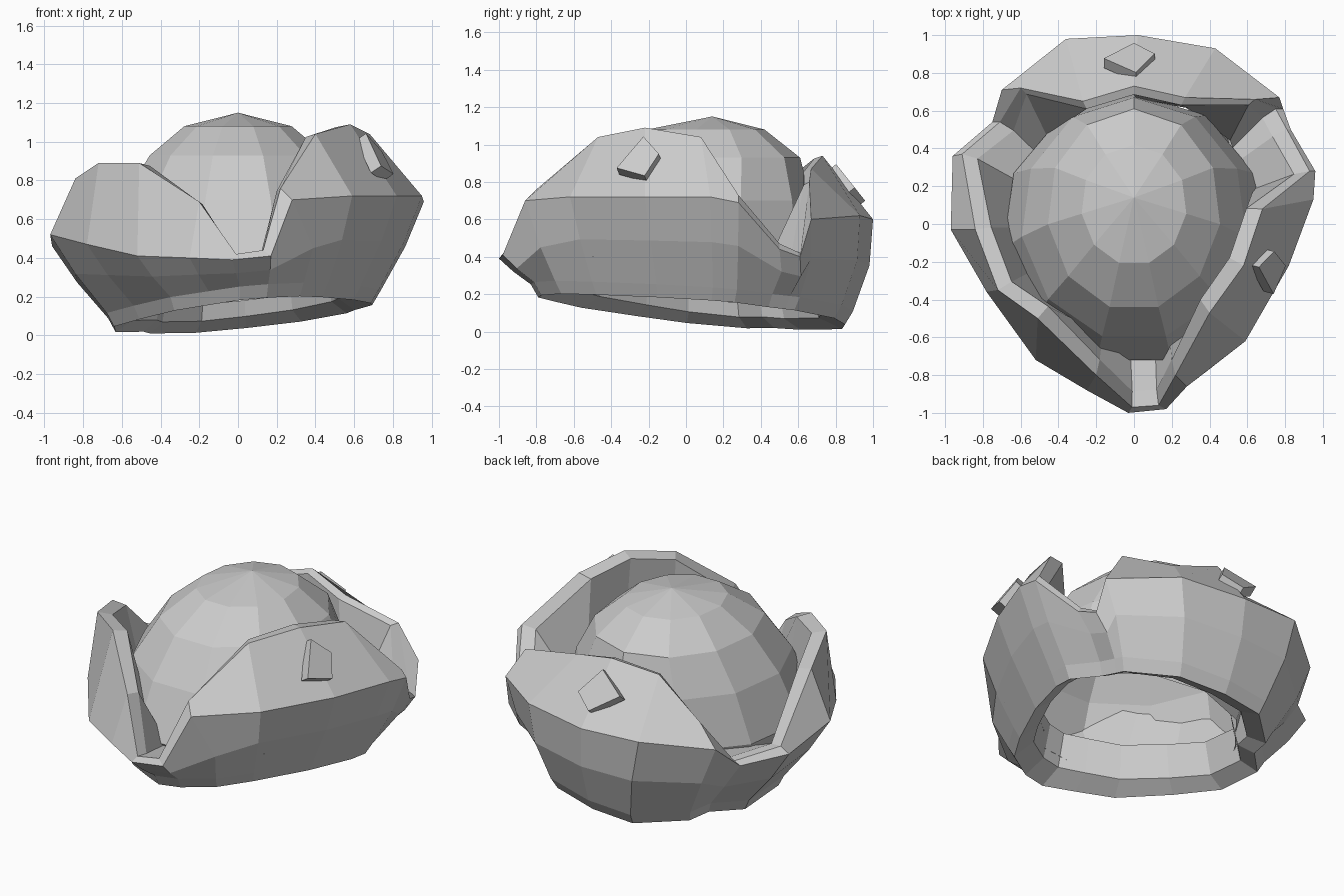
import bpy
from math import sin, cos, pi
from mathutils import Vector

if "Cube" in bpy.data.objects:
    bpy.data.objects.remove(bpy.data.objects["Cube"])


def build(name, verts, faces):
    me = bpy.data.meshes.new(name)
    me.from_pydata([tuple(v) for v in verts], [], faces)
    me.update()
    ob = bpy.data.objects.new(name, me)
    bpy.context.collection.objects.link(ob)
    return ob


def loft(name, rings, apex=None):
    n = len(rings[0])
    verts = [v for r in rings for v in r]
    faces = []
    for k in range(len(rings) - 1):
        a, b = k * n, (k + 1) * n
        for i in range(n):
            j = (i + 1) % n
            faces.append((a + i, a + j, b + j, b + i))
    if apex:
        verts.append(apex)
        top = (len(rings) - 1) * n
        faces += [(top + i, top + (i + 1) % n, len(verts) - 1) for i in range(n)]
    return build(name, verts, faces)


def floor_z(x, y):
    # slanted plane of the bottom opening
    return 0.11 + 0.1 * x - 0.09 * y


# Brim: widest point and top edge of every column, counter-clockwise from the front tip
COLUMNS = [
    (.17, -.98, .41, .13, -.96, .44), (.28, -.86, .70, .22, -.80, .76),
    (.59, -.62, .72, .40, -.47, 1.04), (.82, -.22, .72, .58, -.22, 1.09),
    (.95, .13, .72, .68, .08, 1.04), (.96, .28, .69, .93, .28, .73),
    (.83, .50, .44, .81, .50, .47), (.79, .61, .40, .75, .61, .42),
    (.77, .67, .60, .64, .66, .80), (.43, .93, .62, .27, .67, .87),
    (.02, 1.0, .60, .00, .73, .94), (-.36, .98, .61, -.27, .65, .88),
    (-.70, .71, .55, -.60, .72, .70), (-.75, .54, .40, -.71, .54, .42),
    (-.96, .36, .46, -.91, .37, .50), (-.97, -.03, .52, -.84, -.03, .81),
    (-.78, -.36, .47, -.72, -.35, .89), (-.52, -.72, .41, -.51, -.50, .89),
    (-.25, -.88, .40, -.20, -.80, .69), (-.03, -1.0, .39, -.01, -.97, .42)]

inside, inner, bottom, bevel, lower, mid, top, lip, base = [[] for _ in range(9)]
for k, (mx, my, mz, tx, ty, tz) in enumerate(COLUMNS):
    m, t = Vector((mx, my, mz)), Vector((tx, ty, tz))
    ox, oy = (.42, -.85) if k == 1 else (mx, my)
    bx, by = ox * 0.69 + 0.03, oy * 0.82 + 0.03
    b = Vector((bx, by, floor_z(bx, by)))
    e = Vector((bx * 1.06, by * 1.05, b.z + 0.07))
    h = e.lerp(Vector((ox, oy, .42 if k == 1 else mz)), 0.5)
    if my > 0.4:  # steeper wall at the back
        h += Vector((0, .025, 0))
    if k == 1:
        h = Vector((.38, -.77, .45))
    inside.append(Vector((bx * .80, by * .78 + .01, b.z + 0.26)))
    inner.append(Vector((bx * .86, by * .84 + .01, b.z + 0.06)))
    bottom.append(b)
    bevel.append(e)
    lower.append(Vector((h.x * 1.02, h.y * 1.01, h.z)))
    mid.append(m)
    top.append(t)
    d = Vector((-t.x, 0.1 - t.y, 0)).normalized()
    lip.append(t + d * (0.045 if 8 <= k <= 12 else 0.085) + Vector((0, 0, -0.015)))
    base.append(Vector((mx * .66, my * .66, 0.38)))
loft("upturned_brim", [inside, inner, bottom, bevel, lower, mid, top, lip, base])

# Crown: faceted dome, flat facet in front, ridge at the back
N = 11
PROFILE = [(.58, -.64, .62, None), (.70, -.75, .69, .40), (.60, -.62, .67, .70),
           (.46, -.46, .61, .93), (.28, -.22, .42, 1.08)]
rings = []
for rx, y0, y1, z in PROFILE:
    ring = []
    for i in range(N):
        a = pi / 2 + 2 * pi * i / N
        x, y = rx * cos(a), (y0 + y1) / 2 + (y1 - y0) / 2 * sin(a)
        ring.append(Vector((x, y, floor_z(x, y) + .12 if z is None else z)))
    rings.append(ring)
loft("crown", rings, apex=Vector((0, .14, 1.15)))


# Studs: small kite-shaped plates lying on the flaps
def stud(name, centre, normal, kite):
    n = Vector(normal).normalized()
    u = Vector((0, 0, 1)).cross(n).normalized()
    v = n.cross(u)
    c = Vector(centre)
    verts = [c + u * a + v * b + n * h for h in (-.04, .025) for a, b in kite]
    faces = [(3, 2, 1, 0), (4, 5, 6, 7)]
    faces += [(i, (i + 1) % 4, (i + 1) % 4 + 4, i + 4) for i in range(4)]
    build(name, verts, faces)


stud("back_stud", (0, .87, .77), (0, .78, .62),
     [(-.11, -.02), (.0, -.11), (.16, .02), (-.01, .14)])
stud("right_stud", (.71, -.24, .92), (.82, -.2, .55),
     [(-.12, -.07), (.04, -.12), (.10, .02), (.0, .13)])
